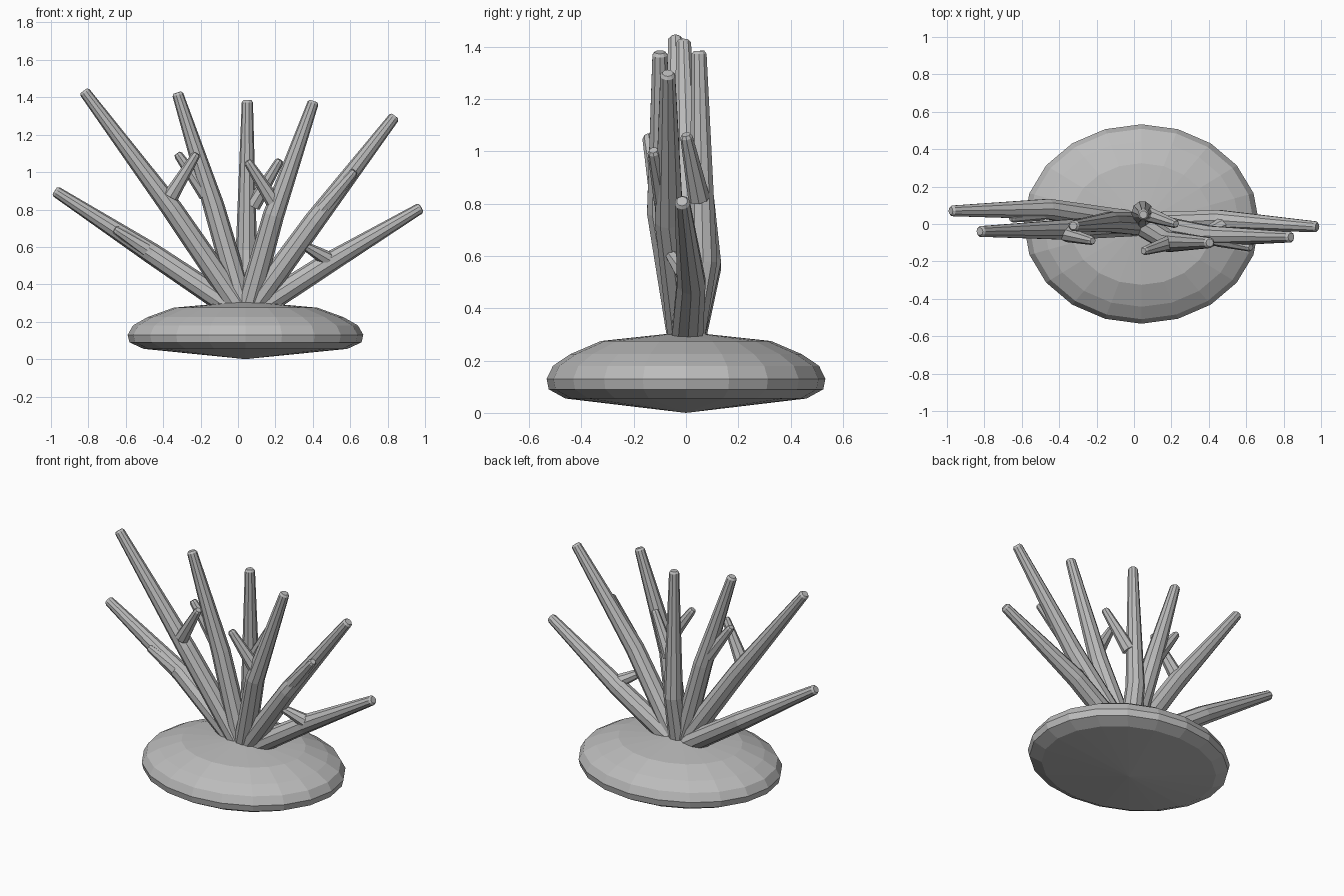
import bpy, bmesh
from math import sin, cos, pi
from mathutils import Vector

old = bpy.data.objects.get("Cube")
if old:
    bpy.data.objects.remove(old)

grey = bpy.data.materials.new("stone grey")
grey.use_nodes = True
colour = (0.5, 0.5, 0.5, 1)
grey.diffuse_color = colour
grey.node_tree.nodes["Principled BSDF"].inputs["Base Color"].default_value = colour


def finish(name, bm):
    bmesh.ops.recalc_face_normals(bm, faces=bm.faces)
    mesh = bpy.data.meshes.new(name)
    bm.to_mesh(mesh)
    bm.free()
    mesh.materials.append(grey)
    obj = bpy.data.objects.new(name, mesh)
    bpy.context.collection.objects.link(obj)
    return obj


def bridge(bm, rings):
    for a, b in zip(rings, rings[1:]):
        n = len(a)
        for i in range(n):
            j = (i + 1) % n
            bm.faces.new((a[i], a[j], b[j], b[i]))


def tube(name, points, radii, sides=10):
    """Tapered tube through the points, with a small chamfer at its tip."""
    pts = [Vector(p) for p in points]
    end = (pts[-1] - pts[-2]).normalized()
    pts.insert(-1, pts[-1] - end * 0.012)
    radii = radii + [radii[-1] * 0.7]
    bm = bmesh.new()
    rings = []
    for k, (p, r) in enumerate(zip(pts, radii)):
        axis = (pts[min(k + 1, len(pts) - 1)] - pts[max(k - 1, 0)]).normalized()
        u = axis.cross(Vector((0, 1, 0))).normalized()
        v = axis.cross(u)
        rings.append([bm.verts.new(p + r * (u * cos(2 * pi * i / sides) + v * sin(2 * pi * i / sides)))
                      for i in range(sides)])
    bridge(bm, rings)
    bm.faces.new(rings[0])
    bm.faces.new(rings[-1])
    return finish(name, bm)


# Oval base: (relative radius, height)
profile = [(0.865, 0.055), (0.985, 0.09), (1, 0.13), (0.955, 0.18), (0.83, 0.225), (0.61, 0.275)]
bm = bmesh.new()
rings = [[bm.verts.new((0.04 + 0.63 * r * sin(pi * i / 10), 0.533 * r * cos(pi * i / 10), z))
          for i in range(20)] for r, z in profile]
bridge(bm, rings)
for ring, z in ((rings[0], 0), (rings[-1], 0.31)):
    apex = bm.verts.new((0.04, 0, z))
    for i in range(20):
        bm.faces.new((ring[i], ring[(i + 1) % 20], apex))
finish("base", bm)

# Stalks fan out from one root: (middle, tip)
root = (0.04, 0, 0.23)
stalks = [
    ((-0.46, 0.08, 0.565), (-0.98, 0.07, 0.9)),
    ((-0.35, -0.03, 0.80), (-0.825, -0.04, 1.435)),
    ((-0.13, 0.01, 0.82), (-0.325, -0.01, 1.425)),
    ((0.045, 0.065, 0.58), (0.05, 0.05, 1.385)),
    ((0.19, -0.095, 0.77), (0.405, -0.1, 1.38)),
    ((0.41, -0.065, 0.74), (0.84, -0.07, 1.3)),
    ((0.46, 0.02, 0.5), (0.98, -0.015, 0.81)),
]
for i, (mid, tip) in enumerate(stalks):
    tube(f"stalk_{i + 1}", [root, mid, tip], [0.065, 0.057, 0.03])

# Side twigs: (start, tip)
twigs = [
    ((-0.49, 0.06, 0.585), (-0.66, 0.03, 0.695)),
    ((-0.36, -0.055, 0.87), (-0.22, -0.09, 1.10)),
    ((-0.17, 0.01, 0.88), (-0.325, 0.0, 1.10)),
    ((0.08, 0.05, 0.82), (0.225, 0.0, 1.065)),
    ((0.19, -0.10, 0.84), (0.05, -0.145, 1.06)),
    ((0.45, -0.08, 0.8), (0.625, -0.125, 1.005)),
    ((0.48, 0.0, 0.535), (0.35, -0.06, 0.61)),
]
for i, (start, tip) in enumerate(twigs):
    tube(f"twig_{i + 1}", [start, tip], [0.042, 0.024], 8)
